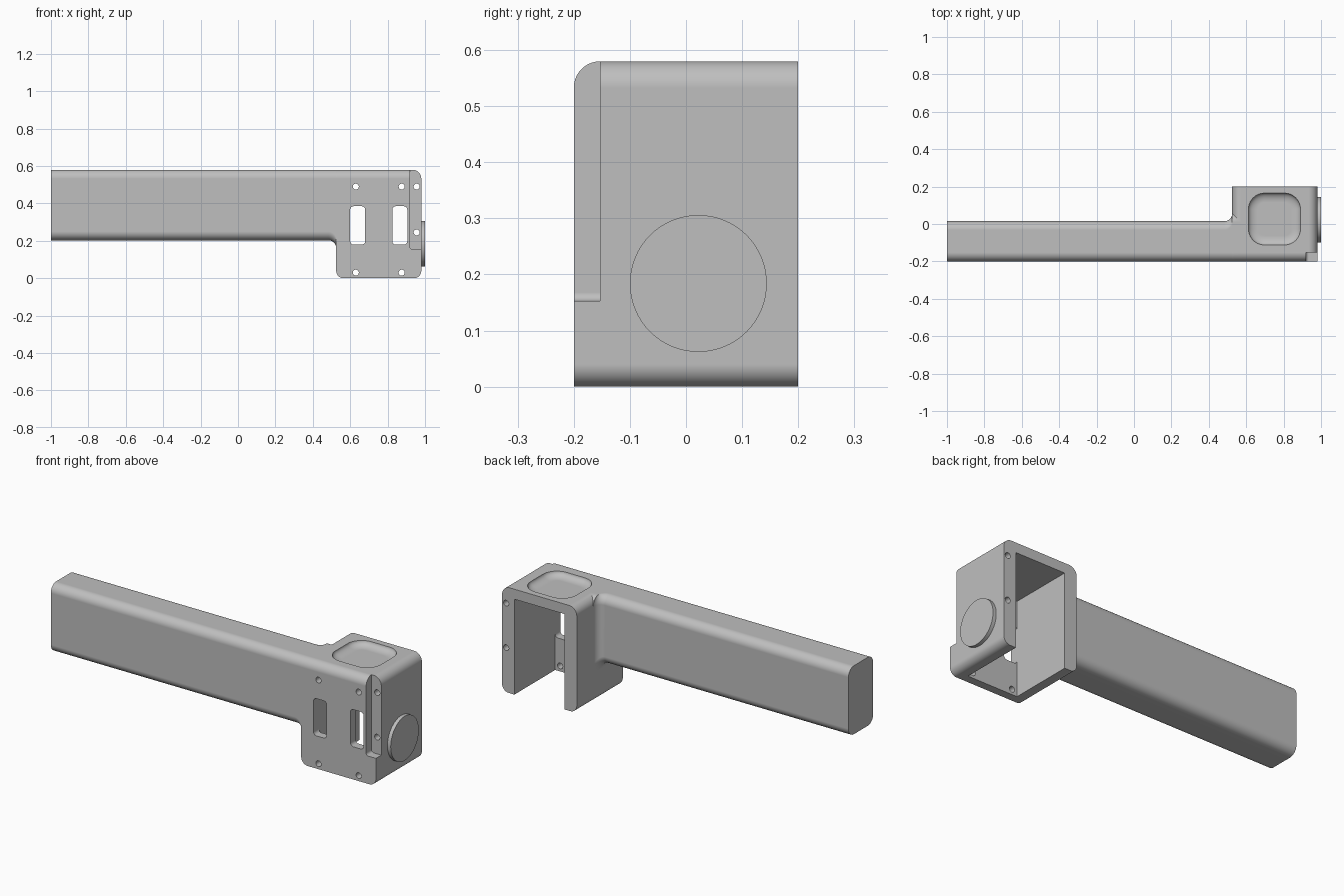
import bpy, bmesh
from math import cos, sin, pi, radians
from mathutils import Matrix

if "Cube" in bpy.data.objects:
    bpy.data.objects.remove(bpy.data.objects["Cube"])

grey = bpy.data.materials.new("plain grey")
grey.use_nodes = True
grey.diffuse_color = (0.52, 0.52, 0.52, 1)
grey.node_tree.nodes["Principled BSDF"].inputs["Base Color"].default_value = (0.52, 0.52, 0.52, 1)

R = 0.047       # main edge radius
SEG = 10


def rounded(u0, u1, v0, v1, radii):
    """Rounded rectangle; radii run low-low, high-low, high-high, low-high."""
    pts = []
    corners = [(u0, v0, 1, 1), (u1, v0, -1, 1), (u1, v1, -1, -1), (u0, v1, 1, -1)]
    for i, ((u, v, su, sv), r) in enumerate(zip(corners, radii)):
        if r == 0:
            pts.append((u, v))
            continue
        for k in range(SEG + 1):
            a = pi + i * pi / 2 + k * pi / 2 / SEG
            pts.append((u + su * r + r * cos(a), v + sv * r + r * sin(a)))
    return pts


def loft(name, rings):
    """Closed solid through rings that have equal point counts."""
    bm = bmesh.new()
    loops = [[bm.verts.new(p) for p in ring] for ring in rings]
    n = len(loops[0])
    for a, b in zip(loops, loops[1:]):
        for i in range(n):
            j = (i + 1) % n
            bm.faces.new((a[i], a[j], b[j], b[i]))
    bm.faces.new(loops[0])
    bm.faces.new(loops[-1])
    bmesh.ops.recalc_face_normals(bm, faces=bm.faces)
    me = bpy.data.meshes.new(name)
    bm.to_mesh(me)
    bm.free()
    me.materials.append(grey)
    ob = bpy.data.objects.new(name, me)
    bpy.context.collection.objects.link(ob)
    return ob


def along_y(name, outline, y0, y1):
    return loft(name, [[(u, y, v) for u, v in outline] for y in (y0, y1)])


def along_x(name, outline, x0, x1):
    return loft(name, [[(x, u, v) for u, v in outline] for x in (x0, x1)])


def cylinder(name, center, radius, depth, axis, sides):
    bm = bmesh.new()
    bmesh.ops.create_cone(bm, cap_ends=True, segments=sides, radius1=radius, radius2=radius,
                          depth=depth, matrix=Matrix.Translation(center) @ Matrix.Rotation(pi / 2, 4, axis))
    me = bpy.data.meshes.new(name)
    bm.to_mesh(me)
    bm.free()
    me.materials.append(grey)
    ob = bpy.data.objects.new(name, me)
    bpy.context.collection.objects.link(ob)
    return ob


def combine(target, tool, operation):
    """Apply a boolean and discard the helper."""
    tool.hide_render = True
    mod = target.modifiers.new("cut", 'BOOLEAN')
    mod.operation = operation
    mod.solver = 'EXACT'
    mod.object = tool
    bpy.context.view_layer.objects.active = target
    bpy.ops.object.modifier_apply(modifier=mod.name)
    bpy.data.objects.remove(tool)


def finish(ob):
    bpy.ops.object.select_all(action='DESELECT')
    ob.select_set(True)
    bpy.context.view_layer.objects.active = ob
    bpy.ops.object.shade_smooth_by_angle(angle=radians(30))
    mod = ob.modifiers.new("even shading", 'WEIGHTED_NORMAL')
    mod.keep_sharp = True


# Head block, rounded at its corners and along the front top edge
body = along_y("handle_body", rounded(0.525, 0.98, 0, 0.58, (0.04, 0.04, R, R)), -0.2, 0.2)
combine(body, along_x("edge_shape", rounded(-0.2, 0.3, -0.1, 0.58, (0, 0, 0, R)), 0, 1.5), 'INTERSECT')

# Arm, flaring into the head with a concave fillet below and behind
FIL = 0.042
flare = [(-1.0, 0)]
flare += [(0.525 - FIL + FIL * sin(a), FIL * (1 - cos(a))) for a in (k * pi / 2 / SEG for k in range(SEG + 1))]
flare.append((0.58, FIL))
arm = loft("arm", [[(x, y, z) for y, z in rounded(-0.2, 0.015 + d, 0.203 - d, 0.58, (R,) * 4)]
                   for x, d in flare])
combine(body, arm, 'UNION')

# Cavity open to the back and below
combine(body, along_y("cavity", rounded(0.6, 0.905, -0.2, 0.525, (0,) * 4), -0.155, 0.4), 'DIFFERENCE')

# Step in the front outer corner
combine(body, along_y("corner_step", rounded(0.92, 1.2, 0.153, 0.8, (0.015, 0, 0, 0)), -0.4, -0.153), 'DIFFERENCE')

# Front slots
for x in (0.6, 0.825):
    combine(body, along_y("slot", rounded(x, x + 0.08, 0.18, 0.385, (0.018,) * 4), -0.4, -0.1), 'DIFFERENCE')

# Screw holes: four through the front wall, two right through the side wall
for x, z, depth in [(x, z, 0.3) for x in (0.63, 0.875) for z in (0.03, 0.49)] + [(0.955, 0.49, 1), (0.955, 0.245, 1)]:
    y = -0.2 if depth < 1 else 0
    combine(body, cylinder("screw_hole", (x, y, z), 0.016, depth, 'X', 24), 'DIFFERENCE')

# Soft dish in the top
DEPTH, SIDE = 0.028, 0.05
rings = [(0, 0.65), (0, 0.58)]
rings += [(SIDE * (1 - cos(a)), 0.58 - DEPTH * sin(a)) for a in (k * pi / 2 / 8 for k in range(1, 9))]
dish = loft("dish", [[(x, y, z) for x, y in rounded(0.612 + d, 0.89 - d, -0.112 + d, 0.165 - d, (0.085 - d,) * 4)]
                     for d, z in rings])
combine(body, dish, 'DIFFERENCE')
finish(body)

# Round pad on the outer side
finish(cylinder("round_pad", (0.985, 0.022, 0.184), 0.122, 0.03, 'Y', 64))
